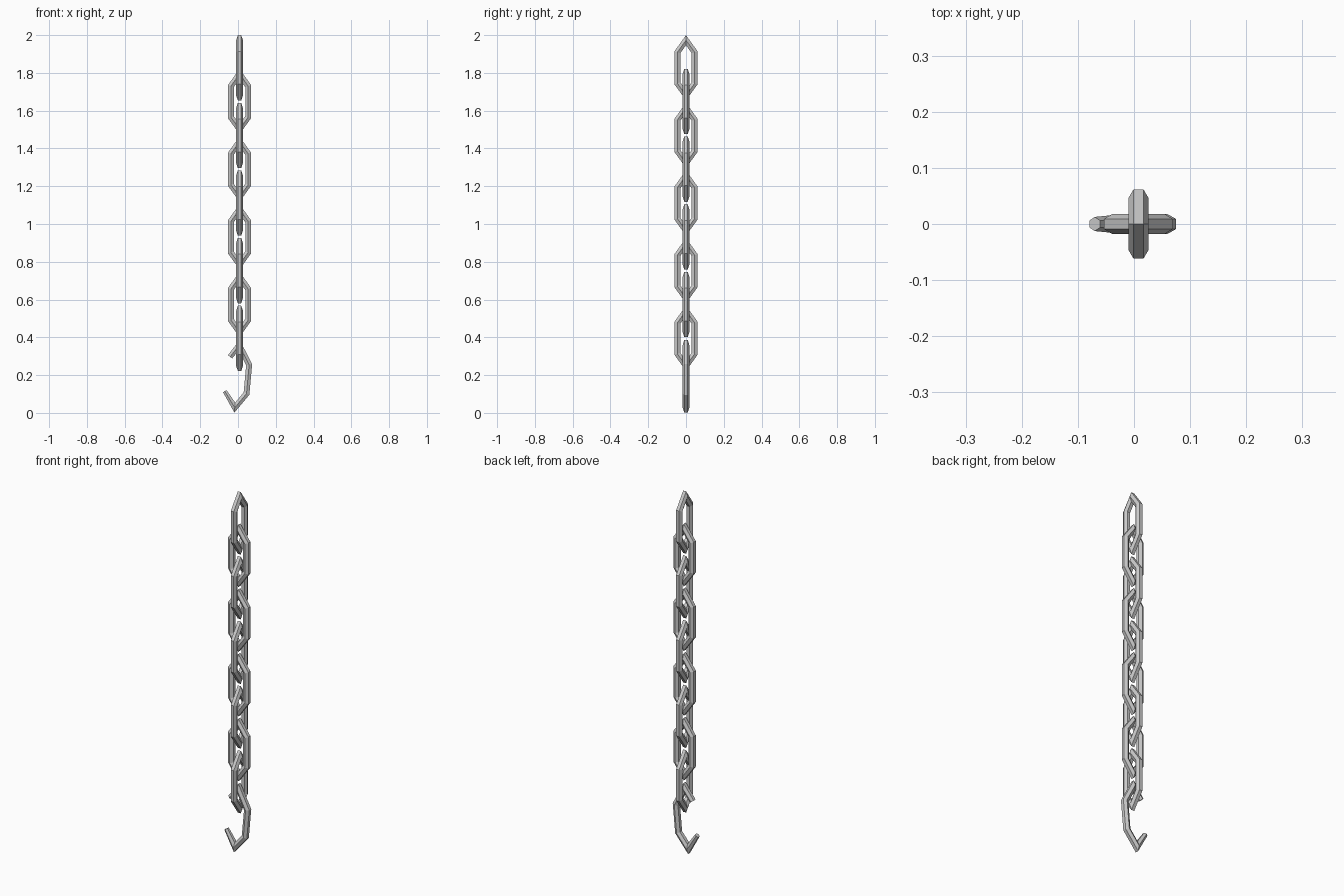
import bpy, bmesh, math
from mathutils import Vector

if "Cube" in bpy.data.objects:
    bpy.data.objects.remove(bpy.data.objects["Cube"])

R = 0.018   # rod radius
SIDES = 6


def rod(name, path, centre, closed, turned=False, taper=None):
    """Sweep a hexagonal section along a flat path with mitred corners."""
    pts = [Vector(p) for p in path]
    n = len(pts)
    bm = bmesh.new()
    rings = []
    for i, p in enumerate(pts):
        before = (p - pts[i - 1]).normalized() if closed or i > 0 else None
        after = (pts[(i + 1) % n] - p).normalized() if closed or i < n - 1 else None
        before, after = before or after, after or before
        n0, n1 = Vector((-before.y, before.x)), Vector((-after.y, after.x))
        m = (n0 + n1).normalized()
        m /= m.dot(n0)
        r = R * (taper[i] if taper else 1)
        ring = []
        for k in range(SIDES):
            a = 2 * math.pi * k / SIDES
            q = p + m * (r * math.sin(a))
            d = r * math.cos(a)
            co = (d, q.x, q.y) if turned else (q.x, d, q.y)
            ring.append(bm.verts.new(co))
        rings.append(ring)
    for i in range(n if closed else n - 1):
        a, b = rings[i], rings[(i + 1) % n]
        for k in range(SIDES):
            j = (k + 1) % SIDES
            bm.faces.new((a[k], a[j], b[j], b[k]))
    if not closed:
        bm.faces.new(rings[0])
        bm.faces.new(rings[-1])
    bmesh.ops.recalc_face_normals(bm, faces=bm.faces)
    me = bpy.data.meshes.new(name)
    bm.to_mesh(me)
    bm.free()
    ob = bpy.data.objects.new(name, me)
    ob.location = centre
    bpy.context.collection.objects.link(ob)


# Chain links, alternating between side-facing and front-facing
link = [(0, 0.146), (0.046, 0.082), (0.046, -0.082),
        (0, -0.146), (-0.046, -0.082), (-0.046, 0.082)]
for i in range(9):
    rod(f"chain_link_{i + 1}", link, (0.008, 0, 1.827 - i * 0.179),
        True, turned=(i % 2 == 0))

# Open hook at the bottom
hook = [(-0.042, 0.297), (0.006, 0.358), (0.059, 0.255),
        (0.045, 0.102), (-0.017, 0.028), (-0.07, 0.115)]
rod("hook", hook, (0, 0, 0), False, taper=[0.9, 1, 1, 1, 1, 0.7])
